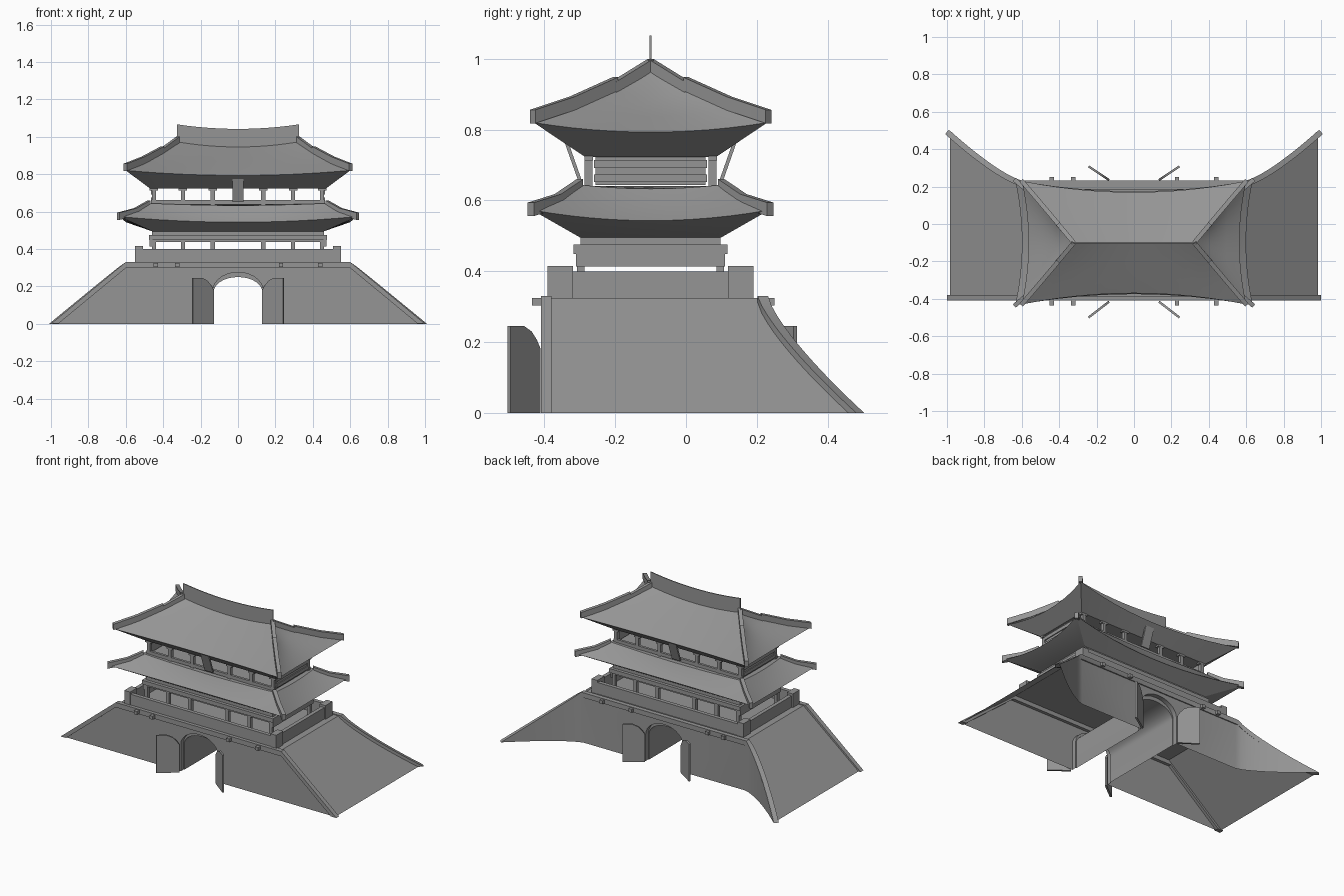
import bpy, bmesh, math
from mathutils import Vector

cube = bpy.data.objects.get("Cube")
if cube:
    bpy.data.objects.remove(cube, do_unlink=True)

stone = bpy.data.materials.new("plain_grey")
stone.use_nodes = True
GREY = (0.3, 0.3, 0.3, 1)
stone.diffuse_color = GREY
stone.node_tree.nodes["Principled BSDF"].inputs["Base Color"].default_value = GREY

CY = -0.1          # centre line of the tower
FRONT, BACK = -0.40, 0.225
parts = []


def finish(name, bm):
    bmesh.ops.remove_doubles(bm, verts=bm.verts, dist=0.0005)
    bmesh.ops.recalc_face_normals(bm, faces=bm.faces)
    mesh = bpy.data.meshes.new(name)
    bm.to_mesh(mesh)
    bm.free()
    mesh.materials.append(stone)
    obj = bpy.data.objects.new(name, mesh)
    bpy.context.collection.objects.link(obj)
    parts.append(obj)
    return obj


def box(name, center, size, tilt=0):
    bm = bmesh.new()
    bmesh.ops.create_cube(bm, size=1)
    bmesh.ops.scale(bm, vec=size, verts=bm.verts)
    obj = finish(name, bm)
    obj.location = center
    obj.rotation_euler.x = tilt
    return obj


def loft(bm, rings, closed=True):
    rows = [[bm.verts.new(p) for p in ring] for ring in rings]
    n = len(rows[0])
    for a, b in zip(rows, rows[1:]):
        for i in range(n if closed else n - 1):
            j = (i + 1) % n
            bm.faces.new((a[i], a[j], b[j], b[i]))
    return rows


def strip(name, path, width, height):
    """Bar whose top runs along a path; its underside never drops below ground."""
    path = [Vector(p) for p in path]
    rings = []
    for i, p in enumerate(path):
        d = path[min(i + 1, len(path) - 1)] - path[max(i - 1, 0)]
        side = Vector((-d.y, d.x, 0)).normalized() * width / 2
        low = Vector((p.x, p.y, max(0, p.z - height)))
        rings.append([p - side, p + side, low + side, low - side])
    bm = bmesh.new()
    rows = loft(bm, rings)
    bm.faces.new(rows[0])
    bm.faces.new(rows[-1])
    return finish(name, bm)


# Gatehouse base: open-bottomed shell with flared wings and an arched tunnel
def arch(y, half, spring, rise, n=14):
    curve = [(-half * math.cos(math.pi * i / n), y,
              spring + rise * math.sin(math.pi * i / n)) for i in range(n + 1)]
    return [(-half, y, 0)] + curve + [(half, y, 0)]


def wing_y(t):
    return BACK + 0.275 * t ** 1.3


steps = [i / 12 for i in range(13)]
bm = bmesh.new()
big = lambda y: arch(y, 0.135, 0.175, 0.1)
small = lambda y: arch(y, 0.13, 0.17, 0.08)
top_x, reach, top_z = 0.585, 0.4, 0.325
for y, foot in ((FRONT, top_x + reach), (BACK, top_x)):
    outline = [(-foot, y, 0)] + big(y) + [(foot, y, 0), (top_x, y, top_z), (-top_x, y, top_z)]
    bm.faces.new([bm.verts.new(p) for p in outline])
loft(bm, [big(FRONT), big(FRONT + 0.03), small(FRONT + 0.03),
          small(BACK - 0.03), big(BACK - 0.03), big(BACK)], closed=False)
bm.faces.new([bm.verts.new(p) for p in ((-top_x, FRONT, top_z), (top_x, FRONT, top_z),
                                        (top_x, BACK, top_z), (-top_x, BACK, top_z))])
for s in (-1, 1):
    rows = [[], [], []]
    for t in steps:
        x, z = s * (top_x + reach * t), top_z * (1 - t)
        rows[0].append((x, FRONT, z))
        rows[1].append((x, wing_y(t), z))
        rows[2].append((x, wing_y(t), 0))
    loft(bm, rows, closed=False)
finish("gate_base", bm)

# Raised coping along the front and the curved back
right_front = [(0.6 + 0.4 * t, FRONT + 0.005, 0.33 * (1 - t)) for t in (0, 0.5, 0.9, 1)]
right_back = [(0.6 + 0.4 * t, wing_y(t) - 0.008, 0.33 * (1 - t)) for t in steps]
for name, half in (("front_coping", right_front), ("back_coping", right_back)):
    mirrored = [(-x, y, z) for x, y, z in reversed(half)]
    strip(name, mirrored + half, 0.03, 0.032)

# Rain spouts
for x in (-0.44, -0.325, 0.23, 0.44):
    for y in (FRONT - 0.015, BACK + 0.005):
        box("rain_spout", (x, y, 0.314), (0.022, 0.04, 0.022))

# Open gate leaves with a quarter-arch top at the hinge
for sx in (-1, 1):
    for hinge, tip in ((-0.415, -0.5), (0.235, 0.308)):
        a, b = Vector((sx * 0.133, hinge, 0)), Vector((sx * 0.243, tip, 0))
        edge = [(0, 0), (0, 0.18), (0.12, 0.205), (0.3, 0.23), (0.55, 0.245), (1, 0.245), (1, 0)]
        d = (b - a).normalized()
        off = Vector((-d.y, d.x, 0)) * 0.006
        sides = [[a.lerp(b, u) + Vector((0, 0, z)) + k * off for u, z in edge] for k in (-1, 1)]
        bm = bmesh.new()
        for row in loft(bm, sides):
            bm.faces.new(row)
        finish("gate_leaf", bm)

# Parapet with corner posts
for s in (-1, 1):
    box("parapet_long", (0, CY + s * 0.275, 0.3625), (1.06, 0.025, 0.075))
    box("parapet_end", (s * 0.53, CY, 0.3625), (0.025, 0.55, 0.075))
    for sy in (-1, 1):
        box("parapet_post", (s * 0.53, CY + sy * 0.255, 0.37), (0.042, 0.072, 0.09))

# Both storeys: columns, rails, end panels
COLUMNS = (-0.45, -0.295, -0.135, 0.135, 0.295, 0.45)
for s in (-1, 1):
    for x in COLUMNS:
        box("lower_column", (x, CY + s * 0.197, 0.39), (0.022, 0.022, 0.13))
        box("upper_column", (x, CY + s * 0.175, 0.68), (0.022, 0.022, 0.11))
        box("column_bracket", (x, CY + s * 0.175, 0.72), (0.045, 0.024, 0.014))
    box("lower_lintel", (0, CY + s * 0.2, 0.444), (0.93, 0.018, 0.012))
    box("lower_end_panel", (s * 0.465, CY, 0.432), (0.014, 0.42, 0.037))
    box("upper_sill", (0, CY + s * 0.178, 0.65), (0.93, 0.016, 0.022))
    box("upper_end_panel", (s * 0.452, CY, 0.683), (0.012, 0.31, 0.08))
    for z in (0.663, 0.703):
        box("upper_end_rail", (s * 0.457, CY, z), (0.014, 0.32, 0.022))
    box("name_board", (0, CY + s * 0.222, 0.72), (0.06, 0.01, 0.14), -s * 0.34)
box("lower_beam", (0, CY, 0.462), (0.95, 0.435, 0.026))
box("bracket_tier", (0, CY, 0.485), (0.92, 0.395, 0.022))


# Sweeping hipped roofs: each ring is half x, half y, corner height, bow, sag
def roof(name, rings, n=12):
    def ring(hx, hy, z, bow, sag):
        pts = []
        corners = [Vector(c) for c in ((-hx, -hy, z), (hx, -hy, z), (hx, hy, z), (-hx, hy, z))]
        inward = [(0, 1), (-0.6, 0), (0, -1), (0.6, 0)]
        for k in range(4):
            for i in range(n):
                u = i / n
                dip = 4 * u * (1 - u)
                p = corners[k].lerp(corners[(k + 1) % 4], u)
                ix, iy = inward[k]
                level = sag if hy > 0 or k % 2 == 0 else 0
                pts.append(p + Vector((ix * bow * dip, CY + iy * bow * dip, -level * dip)))
        return pts
    bm = bmesh.new()
    rows = loft(bm, [ring(*r) for r in rings])
    bm.faces.new(rows[0])
    if rings[-1][1] > 0:
        bm.faces.new(rows[-1])
    return finish(name, bm)


roof("lower_roof", [(0.455, 0.195, 0.493, 0, 0), (0.635, 0.335, 0.573, 0.06, 0.03),
                    (0.55, 0.26, 0.604, 0.025, 0.02), (0.48, 0.205, 0.645, 0, 0.012)])
roof("upper_roof", [(0.47, 0.185, 0.723, 0, 0), (0.60, 0.33, 0.82, 0.06, 0.027),
                    (0.508, 0.22, 0.862, 0.025, 0.025), (0.417, 0.11, 0.914, 0.008, 0.025),
                    (0.325, 0, 0.975, 0, 0.028)])

# Hip ridges
HIPS = {
    "lower_hip": [(0.475, 0.2, 0.66), (0.55, 0.262, 0.618), (0.64, 0.338, 0.594)],
    "upper_hip_top": [(0.322, 0, 1.0), (0.41, 0.105, 0.935)],
    "upper_hip_tail": [(0.405, 0.1, 0.948), (0.508, 0.222, 0.893), (0.603, 0.333, 0.856)],
}
for name, path in HIPS.items():
    for sx in (-1, 1):
        for sy in (-1, 1):
            strip(name, [(sx * x, CY + sy * y, z) for x, y, z in path], 0.024, 0.038)

# Thin sagging ridge crest
strip("ridge_crest", [(0.325 * u, CY, 1.042 + 0.024 * u * u)
                      for u in (i / 6 for i in range(-6, 7))], 0.006, 0.1)

bpy.ops.object.select_all(action='DESELECT')
for obj in parts:
    obj.select_set(True)
bpy.context.view_layer.objects.active = parts[0]
bpy.ops.object.shade_smooth_by_angle(angle=math.radians(25))
